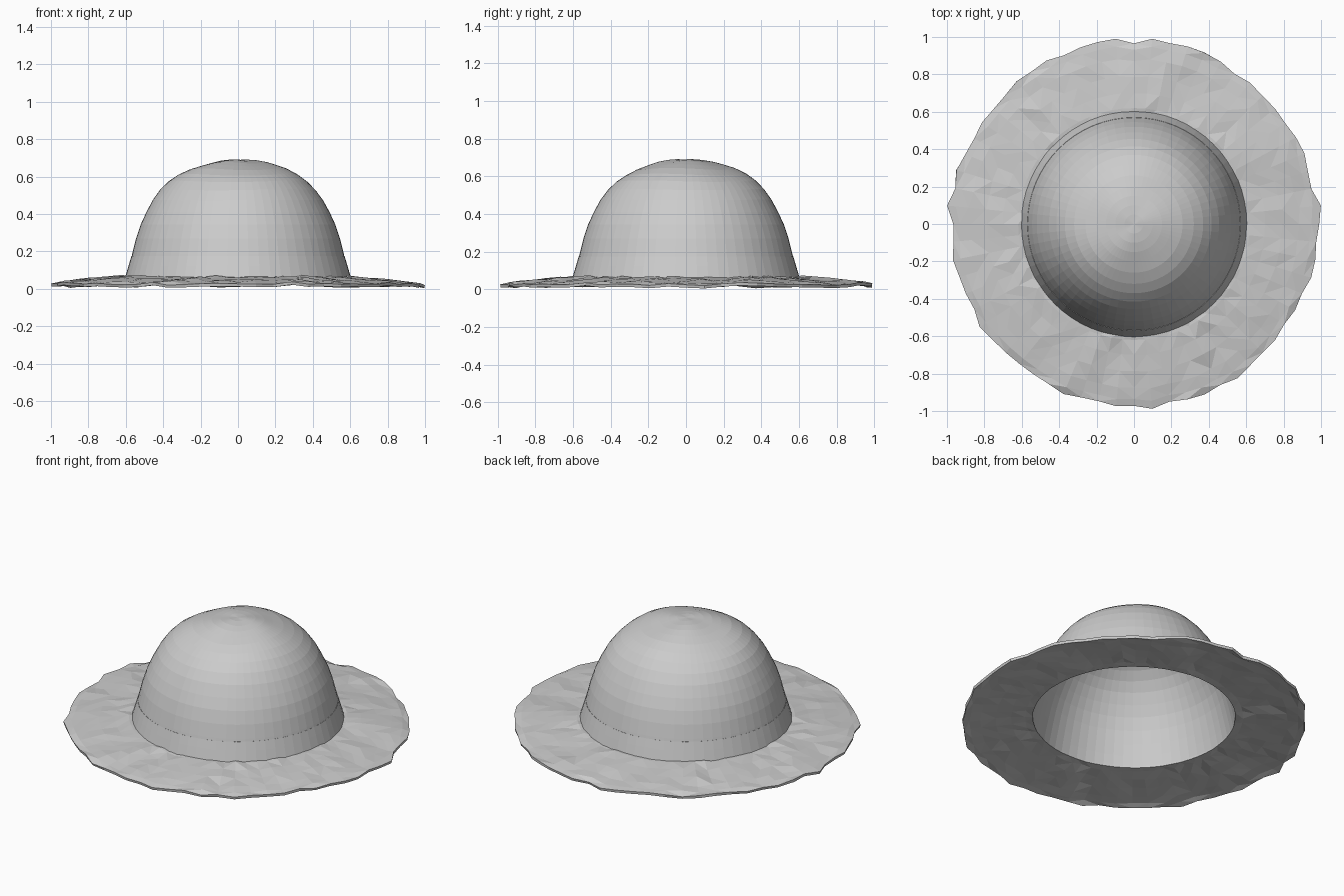
import bpy, bmesh, math, random

random.seed(4)
SEG = 64

cube = bpy.data.objects.get("Cube")
if cube:
    bpy.data.objects.remove(cube, do_unlink=True)

# One plain felt grey for the whole hat
felt = bpy.data.materials.new("felt grey")
felt.use_nodes = True
GREY = (0.6, 0.6, 0.6, 1)
felt.diffuse_color = GREY
felt.node_tree.nodes["Principled BSDF"].inputs["Base Color"].default_value = GREY


def revolve(name, profile, thickness, warp, triangulate=False):
    """Spin a profile (inside to outside) and shell it below the outer surface."""
    bm = bmesh.new()
    rings = []
    for i, (r, z) in enumerate(profile):
        ring = []
        for j in range(SEG):
            a = math.tau * j / SEG
            rr, zz = warp(i, j, a, r, z)
            ring.append(bm.verts.new((rr * math.cos(a), rr * math.sin(a), zz)))
        rings.append(ring)
    for low, high in zip(rings, rings[1:]):
        for j in range(SEG):
            k = (j + 1) % SEG
            bm.faces.new((low[j], high[j], high[k], low[k]))
    bmesh.ops.remove_doubles(bm, verts=bm.verts, dist=0.0005)
    if triangulate:
        bmesh.ops.triangulate(bm, faces=bm.faces)
    mesh = bpy.data.meshes.new(name)
    bm.to_mesh(mesh)
    bm.free()
    mesh.materials.append(felt)
    obj = bpy.data.objects.new(name, mesh)
    bpy.context.collection.objects.link(obj)
    shell = obj.modifiers.new("thickness", "SOLIDIFY")
    shell.thickness = thickness
    shell.offset = -1
    return obj


# Crown: rounded dome with slight hand-made unevenness near the top
crown_profile = [(0, .69), (.05, .69), (.1, .685), (.15, .675), (.2, .66),
                 (.26, .64), (.32, .61), (.37, .575), (.415, .53), (.455, .475),
                 (.49, .41), (.52, .345), (.545, .27), (.565, .19), (.58, .125),
                 (.595, .055)]


def crown_warp(i, j, a, r, z):
    bump = 0.005 * math.sin(3 * a + i * 0.5) * math.sin(math.pi * min(i, 10) / 10)
    return r, z + bump


revolve("crown", crown_profile, 0.018, crown_warp)

# Band: thin strip flaring out where the crown meets the brim
revolve("band", [(.57, .175), (.585, .125), (.604, .06)], 0.012,
        lambda i, j, a, r, z: (r, z))

# Brim: gently drooping disc with a fluted, uneven rim
brim_profile = [(.575, .066), (.62, .066), (.7, .06), (.79, .053),
                (.88, .044), (.945, .036), (.985, .029)]
flutes = [random.uniform(-1, 1) for _ in range(SEG)]
rim = [random.uniform(-0.02, 0.008) for _ in range(SEG)]
rim[1] = rim[SEG // 2 - 1] = 0.019
rim[SEG // 4 + 1] = rim[SEG // 4 - 1] = 0.01


def brim_warp(i, j, a, r, z):
    if i < 1:
        return r, z
    t = i / (len(brim_profile) - 1)
    wave = 0.007 * flutes[(j + i // 2) % SEG] + random.uniform(-0.003, 0.003)
    return r + rim[j] * t * t, z + wave


revolve("brim", brim_profile, 0.016, brim_warp, True)
